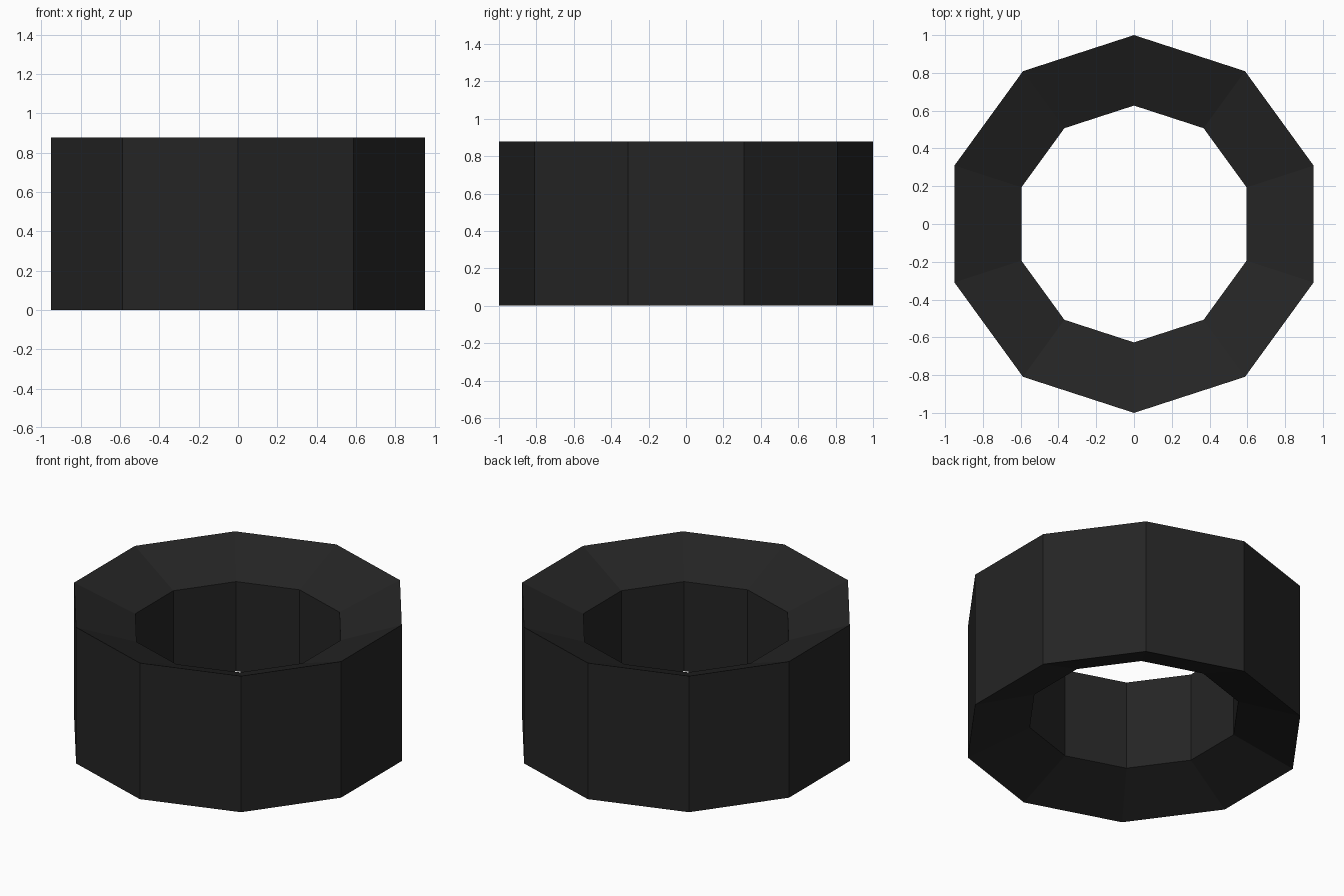
import bpy, bmesh, math

if "Cube" in bpy.data.objects:
    bpy.data.objects.remove(bpy.data.objects["Cube"])

SIDES = 10
# cross-section (radius, z): straight outer wall, rims funnelling in to a shorter inner wall
PROFILE = [(1.0, 0.0), (1.0, 0.877), (0.627, 0.727), (0.627, 0.15)]

# matte near-black material
mat = bpy.data.materials.new("charcoal black")
mat.diffuse_color = (0.018, 0.018, 0.018, 1)
mat.use_nodes = True
mat.node_tree.nodes["Principled BSDF"].inputs["Base Color"].default_value = mat.diffuse_color

# ten-sided ring, with a corner on the y axis
bm = bmesh.new()
rings = []
for i in range(SIDES):
    a = math.pi / 2 + i * math.tau / SIDES
    rings.append([bm.verts.new((r * math.cos(a), r * math.sin(a), z)) for r, z in PROFILE])
n = len(PROFILE)
for i in range(SIDES):
    p, q = rings[i], rings[(i + 1) % SIDES]
    for j in range(n):
        k = (j + 1) % n
        bm.faces.new((p[j], q[j], q[k], p[k]))
bmesh.ops.recalc_face_normals(bm, faces=bm.faces)

mesh = bpy.data.meshes.new("ring")
bm.to_mesh(mesh)
bm.free()
mesh.materials.append(mat)
ring = bpy.data.objects.new("ring", mesh)
bpy.context.collection.objects.link(ring)
